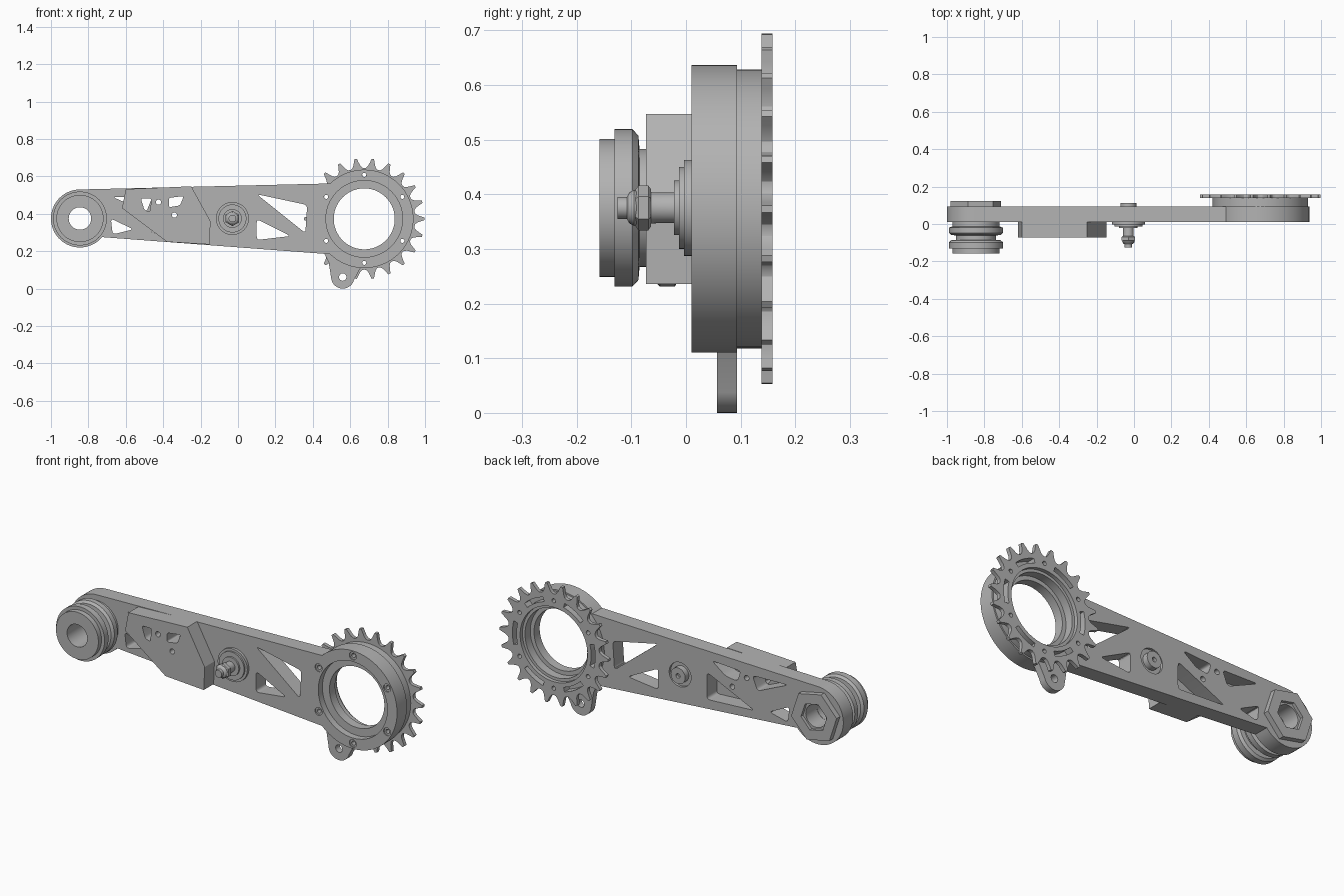
import bpy, bmesh, math
from mathutils import Vector, Matrix

cube = bpy.data.objects.get("Cube")
if cube:
    bpy.data.objects.remove(cube, do_unlink=True)

metal = bpy.data.materials.new("grey_metal")
metal.use_nodes = True
GREY = (0.45, 0.45, 0.45, 1)
metal.diffuse_color = GREY
metal.node_tree.nodes["Principled BSDF"].inputs["Base Color"].default_value = GREY

ROLLER = (-0.845, 0.375)
PIVOT = (-0.03, 0.375)
HUB = (0.675, 0.373)


def finish(name, mesh):
    """Add a mesh as an object with clean normals and sharp-edged smoothing."""
    bm = bmesh.new()
    bm.from_mesh(mesh)
    bmesh.ops.remove_doubles(bm, verts=bm.verts, dist=1e-5)
    bmesh.ops.recalc_face_normals(bm, faces=bm.faces)
    bm.to_mesh(mesh)
    bm.free()
    mesh.materials.clear()
    mesh.materials.append(metal)
    obj = bpy.data.objects.new(name, mesh)
    bpy.context.collection.objects.link(obj)
    bpy.ops.object.select_all(action='DESELECT')
    obj.select_set(True)
    bpy.context.view_layer.objects.active = obj
    bpy.ops.object.shade_smooth_by_angle(angle=math.radians(30))
    return obj


def arc(centre, r, start=0, end=360, n=48):
    """Points on an arc in the x-z plane; a full turn leaves out its last point."""
    last = n if end - start == 360 else n - 1
    angles = [math.radians(start + (end - start) * i / last) for i in range(n)]
    return [(centre[0] + r * math.cos(a), centre[1] + r * math.sin(a)) for a in angles]


def rounded(points, r=0.02, n=5):
    """Round the corners of a polygon."""
    pts, out = [Vector(p) for p in points], []
    for i, p in enumerate(pts):
        a = p + (pts[i - 1] - p).normalized() * r
        b = p + (pts[(i + 1) % len(pts)] - p).normalized() * r
        for k in range(n + 1):
            t = k / n
            out.append(a * (1 - t) ** 2 + p * 2 * t * (1 - t) + b * t * t)
    return out


def plate(name, loops, front, back):
    """Extrude an outline with holes between two depths."""
    curve = bpy.data.curves.new(name, 'CURVE')
    curve.dimensions = '2D'
    curve.fill_mode = 'BOTH'
    curve.extrude = (back - front) / 2
    for loop in loops:
        s = curve.splines.new('POLY')
        s.points.add(len(loop) - 1)
        for point, p in zip(s.points, loop):
            point.co = (p[0], p[1], 0, 1)
        s.use_cyclic_u = True
    temp = bpy.data.objects.new(name + "_outline", curve)
    bpy.context.collection.objects.link(temp)
    graph = bpy.context.evaluated_depsgraph_get()
    mesh = bpy.data.meshes.new_from_object(temp.evaluated_get(graph))
    bpy.data.objects.remove(temp, do_unlink=True)
    bpy.data.curves.remove(curve)
    mesh.transform(Matrix.Translation((0, (front + back) / 2, 0)) @ Matrix.Rotation(math.pi / 2, 4, 'X'))
    return finish(name, mesh)


def turned(name, centre, profile, steps=64, closed=False, turn=0):
    """Revolve (radius, depth) points about an axis along y."""
    bm = bmesh.new()
    vs = [bm.verts.new((r, y, 0)) for r, y in profile]
    pairs = list(zip(vs, vs[1:])) + ([(vs[-1], vs[0])] if closed else [])
    edges = [bm.edges.new(p) for p in pairs]
    bmesh.ops.spin(bm, geom=vs + edges, cent=(0, 0, 0), axis=(0, 1, 0),
                   angle=math.tau, steps=steps, use_merge=True)
    bmesh.ops.rotate(bm, verts=bm.verts, cent=(0, 0, 0),
                     matrix=Matrix.Rotation(math.radians(turn), 3, 'Y'))
    bmesh.ops.translate(bm, verts=bm.verts, vec=(centre[0], 0, centre[1]))
    bmesh.ops.remove_doubles(bm, verts=bm.verts, dist=1e-5)
    mesh = bpy.data.meshes.new(name)
    bm.to_mesh(mesh)
    bm.free()
    return finish(name, mesh)


def tube(name, centre, inner, outer, front, back, steps=64, turn=0):
    return turned(name, centre, [(inner, front), (outer, front), (outer, back), (inner, back)],
                  steps, True, turn)


bolts = arc(HUB, 0.235, 30, 390, 6)

# Main arm with weight-saving pockets
pockets = [
    [(.10, .505), (.37, .447), (.36, .297)],
    [(.10, .372), (.28, .281), (.10, .26)],
    [(-.22, .50), (-.39, .49), (-.37, .43), (-.30, .44)],
    [(-.19, .43), (-.19, .285), (-.47, .30)],
    [(-.46, .485), (-.67, .49), (-.49, .41)],
    [(-.68, .375), (-.56, .317), (-.67, .29)],
]
screw_holes = [arc(c, 0.014, n=20) for c in [(-.34, .393), (-.425, .4625)]]
outline = arc(ROLLER, 0.155, 92, 320, 48) + arc(HUB, 0.263, -134, 134, 72)
plate("arm", [outline, arc(ROLLER, 0.061), arc(PIVOT, 0.065), arc(HUB, 0.205, n=72)]
      + [rounded(p) for p in pockets] + screw_holes
      + [arc(b, 0.021, n=20) for b in bolts], 0.01, 0.093)

# Raised bracket on the front
bracket = [(-.60, .532), (-.25, .547), (-.147, .36), (-.152, .236), (-.38, .25), (-.62, .43)]
windows = [[(-.52, .483), (-.463, .483), (-.47, .41), (-.50, .42)],
           [(-.37, .485), (-.29, .495), (-.31, .445), (-.37, .435)]]
plate("bracket", [bracket] + [rounded(w, 0.012) for w in windows] + screw_holes, -0.073, 0.01)

# Mounting tab below the hub
tab = arc((.56, .062), 0.062, 185, 345, 20) + [(.66, .12), (.64, .16), (.46, .19), (.485, .14)]
plate("lower_tab", [tab, arc((.56, .062), 0.02, n=24)], 0.057, 0.093)

# Hub: bearing seat, spacer and screws
tube("bearing_seat", HUB, 0.163, 0.206, 0.045, 0.093, 72)
slots = [arc(HUB, 0.246, a - 15, a + 15, 12) + arc(HUB, 0.222, a + 15, a - 15, 12)
         for a in range(0, 360, 60)]
bolt_bores = [arc(b, 0.011, n=16) for b in bolts]
plate("spacer_ring", [arc(HUB, 0.255, n=72), arc(HUB, 0.185, n=72)] + bolt_bores, 0.093, 0.115)
plate("slotted_spacer", [arc(HUB, 0.255, n=72), arc(HUB, 0.185, n=72)]
      + bolt_bores + slots, 0.115, 0.138)
for b in bolts:
    tube("hub_screw", b, 0.011, 0.0215, 0.016, 0.093, 20)

# Toothed ring
TEETH = 22
half_tooth = [(0.07, .323), (0.15, .303), (0.24, .285), (0.36, .274)]
shape = [(-f, r) for f, r in reversed(half_tooth)] + half_tooth + [(0.5, .271)]
teeth = []
for i in range(TEETH):
    for f, r in shape:
        a = (i + f) * math.tau / TEETH
        teeth.append((HUB[0] + r * math.cos(a), HUB[1] + r * math.sin(a)))
plate("sprocket", [teeth, arc(HUB, 0.2, n=72)] + bolt_bores + slots, 0.138, 0.158)

# Roller on the front of the narrow end, hex nut behind it
turned("roller", ROLLER, [
    (.060, -.158), (.126, -.158), (.126, -.131), (.144, -.131), (.144, -.098), (.132, -.087),
    (.108, -.085), (.108, -.061), (.132, -.059), (.144, -.048), (.144, -.020), (.132, -.015),
    (.126, -.013), (.126, .010), (.060, .010)], closed=True)
tube("roller_hex_nut", ROLLER, 0.078, 0.138, 0.093, 0.122, 6, 12)
tube("roller_bushing", ROLLER, 0.060, 0.080, 0.092, 0.105)

# Pivot: washers, stud, hex nut and rear cap
turned("pivot_stud", PIVOT, [
    (0, -.125), (.020, -.125), (.020, -.108), (.028, -.104), (.033, -.095), (.030, -.088),
    (.028, -.053), (.028, -.022), (.050, -.022), (.050, -.013), (.075, -.013), (.075, -.004),
    (.088, -.004), (.088, .010), (0, .010)], 48)
turned("pivot_nut", PIVOT, [(.02, -.092), (.034, -.092), (.041, -.087), (.041, -.069),
                            (.034, -.064), (.02, -.064)], 6, True, 30)
turned("pivot_rear_cap", PIVOT, [(0, .095), (.012, .095), (.012, .111), (.043, .111),
                                 (.043, .08), (.066, .08), (.066, .01), (0, .01)], 48)
